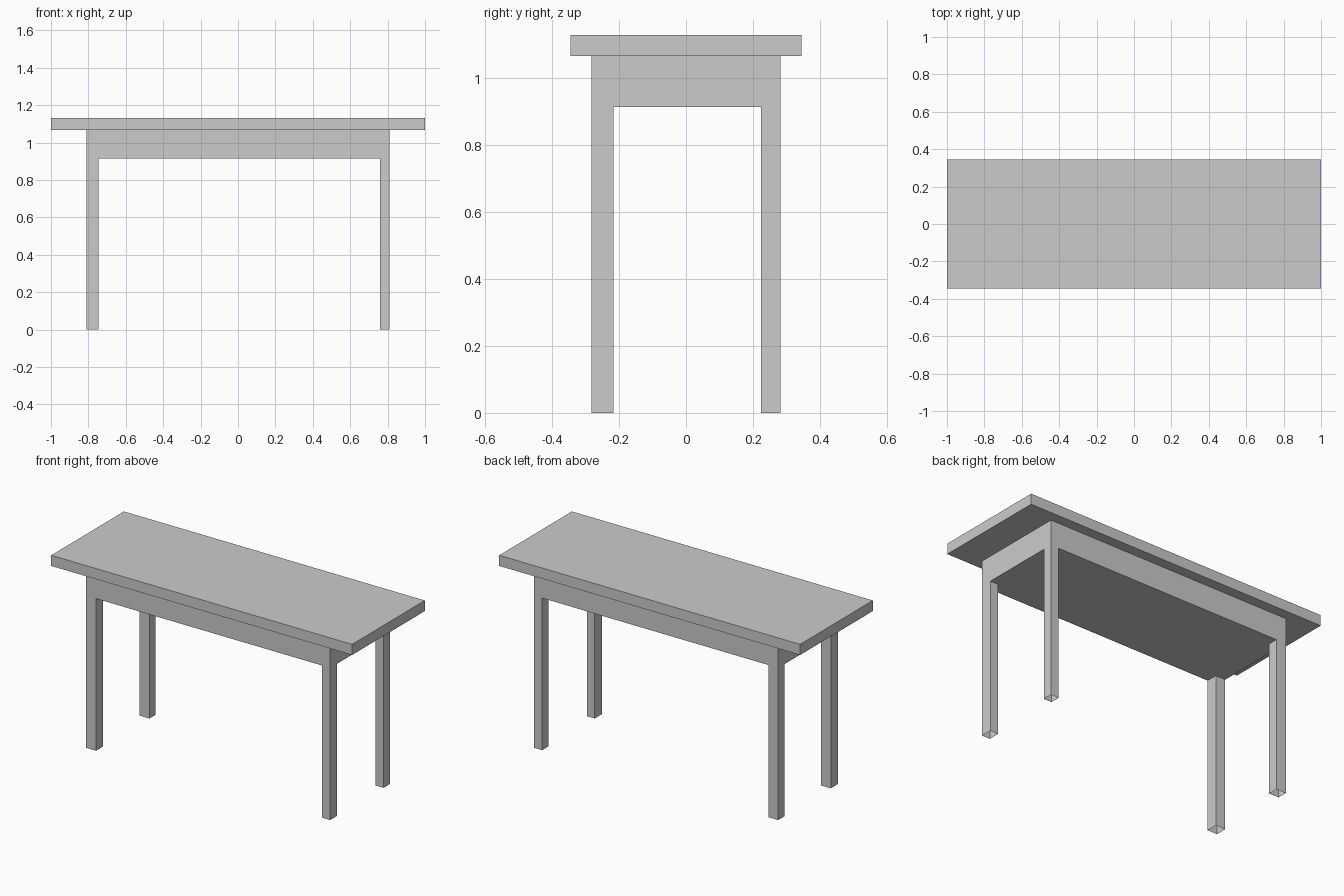
import bpy
import bmesh

if "Cube" in bpy.data.objects:
    bpy.data.objects.remove(bpy.data.objects["Cube"])


def box(name, x, y, z, open_sides=()):
    """Axis-aligned box from (min, max) ranges; open_sides lists -1 (bottom) / 1 (top) faces to leave off."""
    bm = bmesh.new()
    bmesh.ops.create_cube(bm, size=1)
    for v in bm.verts:
        v.co = [r[0] if c < 0 else r[1] for c, r in zip(v.co, (x, y, z))]
    bm.normal_update()
    gone = [f for f in bm.faces if round(f.normal.z) in open_sides and round(f.normal.z) != 0]
    bmesh.ops.delete(bm, geom=gone, context='FACES_ONLY')
    mesh = bpy.data.meshes.new(name)
    bm.to_mesh(mesh)
    bm.free()
    obj = bpy.data.objects.new(name, mesh)
    bpy.context.collection.objects.link(obj)
    return obj


TOP, SLAB, APRON = 1.13, 1.066, 0.914   # heights: table top, slab underside, apron underside
X_OUT, Y_OUT = 0.811, 0.283             # outer faces of apron and legs

# Overhanging slab
box("tabletop", (-1, 1), (-0.345, 0.345), (SLAB, TOP))

# Closed apron under the slab, flush with the legs
box("apron", (-X_OUT, X_OUT), (-Y_OUT, Y_OUT), (APRON, SLAB), open_sides=(1,))

# Hollow legs, open at the foot; the left and front pairs are slightly thicker
leg_x = {"left": (-X_OUT, -0.746), "right": (0.758, X_OUT)}
leg_y = {"front": (-Y_OUT, -0.216), "back": (0.224, Y_OUT)}
for side, xr in leg_x.items():
    for end, yr in leg_y.items():
        box(f"{end}_{side}_leg", xr, yr, (0, APRON), open_sides=(-1, 1))
